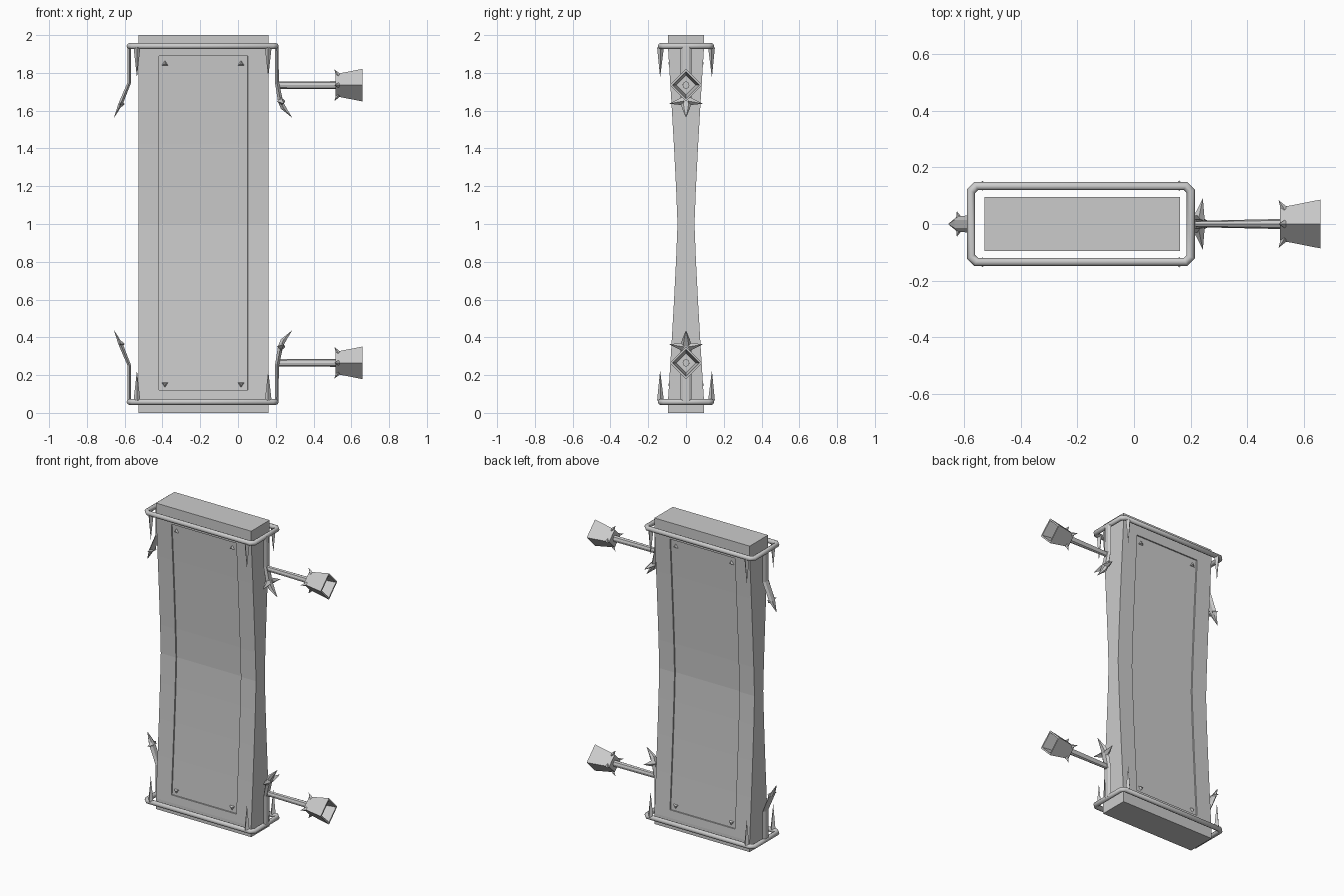
import bpy, bmesh, math
from mathutils import Vector

if "Cube" in bpy.data.objects:
    bpy.data.objects.remove(bpy.data.objects["Cube"])

Y, Z, X = Vector((0, 1, 0)), Vector((0, 0, 1)), Vector((1, 0, 0))


def finish(name, bm):
    bmesh.ops.remove_doubles(bm, verts=bm.verts, dist=1e-5)
    bmesh.ops.recalc_face_normals(bm, faces=bm.faces)
    me = bpy.data.meshes.new(name)
    bm.to_mesh(me)
    bm.free()
    ob = bpy.data.objects.new(name, me)
    bpy.context.collection.objects.link(ob)
    return ob


def section(c, u, v, ru, rv, n):
    c = Vector(c)
    return [c + u * ru * math.cos(2 * math.pi * i / n) + v * rv * math.sin(2 * math.pi * i / n)
            for i in range(n)]


def loft(name, sections):
    bm = bmesh.new()
    rows = [[bm.verts.new(p) for p in s] for s in sections]
    n = len(rows[0])
    for a, b in zip(rows, rows[1:]):
        for i in range(n):
            j = (i + 1) % n
            bm.faces.new((a[i], a[j], b[j], b[i]))
    bm.faces.new(rows[0])
    bm.faces.new(rows[-1])
    return finish(name, bm)


def spike(name, base, tip, r, n=4):
    d = Vector(tip) - Vector(base)
    u = d.cross(X if abs(d.x) < 0.5 * d.length else Y).normalized()
    v = d.cross(u).normalized()
    return loft(name, [section(base, u, v, r, r, n), section(tip, u, v, 1e-4, 1e-4, n)])


def half_depth(z):
    return 0.045 + 0.05 * min(1, abs(z - 1) / 0.93) ** 1.2


# Waisted slab with a recessed panel on front and back
bm = bmesh.new()
levels = [0, 0.07, 0.12, 0.35, 0.58, 0.81, 1, 1.19, 1.42, 1.65, 1.89, 1.93, 2]
cols = [-0.527, -0.418, 0.052, 0.162]
rows = []
for z in levels:
    h = half_depth(z)
    rows.append([bm.verts.new((x, -h, z)) for x in cols] +
                [bm.verts.new((x, h, z)) for x in reversed(cols)])
panels = ([], [])
for k, (a, b) in enumerate(zip(rows, rows[1:])):
    for i in range(8):
        j = (i + 1) % 8
        f = bm.faces.new((a[i], a[j], b[j], b[i]))
        if i in (1, 5) and 2 <= k <= 9:
            panels[i // 4].append(f)
bm.faces.new(rows[0])
bm.faces.new(rows[-1])
bmesh.ops.recalc_face_normals(bm, faces=bm.faces)
for p in panels:
    bmesh.ops.inset_region(bm, faces=p, thickness=0.001, depth=-0.008)
finish("slab", bm)

# Everything else repeats at the top and, flipped, at the bottom
for end, s in (("upper", 1), ("lower", -1)):
    def P(x, y, z):
        return Vector((x, y, 1 + s * (z - 1)))

    # Rectangular tube band with chamfered corners
    x0, x1, yw, c = -0.575, 0.2, 0.134, 0.018
    pts = [(x0 + c, -yw), (x1 - c, -yw), (x1, -yw + c), (x1, yw - c),
           (x1 - c, yw), (x0 + c, yw), (x0, yw - c), (x0, -yw + c)]
    cu = bpy.data.curves.new(end + "_band", 'CURVE')
    cu.dimensions = '3D'
    cu.bevel_depth = 0.016
    cu.bevel_resolution = 2
    sp = cu.splines.new('POLY')
    sp.points.add(len(pts) - 1)
    for q, (x, y) in zip(sp.points, pts):
        q.co = (*P(x, y, 1.942), 1)
    sp.use_cyclic_u = True
    ob = bpy.data.objects.new(end + "_band", cu)
    bpy.context.collection.objects.link(ob)
    bpy.ops.object.select_all(action='DESELECT')
    ob.select_set(True)
    bpy.context.view_layer.objects.active = ob
    bpy.ops.object.convert(target='MESH')
    bpy.ops.object.shade_smooth_by_angle(angle=math.radians(50))

    for side in (-1, 1):
        # Band spikes and triangular panel studs
        for x in (-0.535, 0.16):
            spike(end + "_band_spike", P(x, side * 0.135, 1.935), P(x, side * 0.137, 1.775), 0.018)
        for x in (-0.387, 0.016):
            y = side * (half_depth(1.85) - 0.012)
            tri = [(x, 1.87), (x - 0.02, 1.838), (x + 0.02, 1.838)]
            cx, cz = x, 1.848
            loft(end + "_stud", [[P(a, y, b) for a, b in tri],
                                 [P(cx + (a - cx) * 0.3, y + side * 0.016, cz + (b - cz) * 0.3)
                                  for a, b in tri]])
        # Barbs on the claws
        spike(end + "_right_barb", P(0.228, side * 0.015, 1.65), P(0.243, side * 0.09, 1.637), 0.022)
        spike(end + "_left_barb", P(-0.615, side * 0.01, 1.635), P(-0.625, side * 0.045, 1.635), 0.015)

    # Bent claws: x, z, half width, half thickness
    for nm, path in (
            ("left", [(-0.575, 1.945, 0.03, 0.011), (-0.575, 1.75, 0.03, 0.011),
                      (-0.622, 1.635, 0.028, 0.014), (-0.655, 1.565, 0.001, 0.001)]),
            ("right", [(0.205, 1.945, 0.03, 0.011), (0.206, 1.75, 0.03, 0.012),
                       (0.226, 1.645, 0.03, 0.016), (0.243, 1.61, 0.02, 0.018),
                       (0.285, 1.565, 0.001, 0.001)])):
        loft(end + "_" + nm + "_claw", [section(P(x, 0, z), Y, X, w, t, 6) for x, z, w, t in path])

    # Rod and open square cup
    zc = 1.735
    loft(end + "_rod", [section(P(x, 0, zc), Y, Z, ry, rz, 8) for x, ry, rz in
                        ((0.205, 0.011, 0.019), (0.53, 0.018, 0.021), (0.56, 0.018, 0.02))])
    loft(end + "_cup", [section(P(x, 0, zc), Y, Z, r, r, 4) for x, r in
                        ((0.515, 0.058), (0.658, 0.086), (0.658, 0.072), (0.55, 0.052))])
    # Backswept spikes at the cup's base corners
    for d in (Y, -Y, Z, -Z):
        c = P(0.532, 0, zc)
        spike(end + "_cup_spike", c + d * 0.05, c + d * 0.084 - X * 0.022, 0.014)
